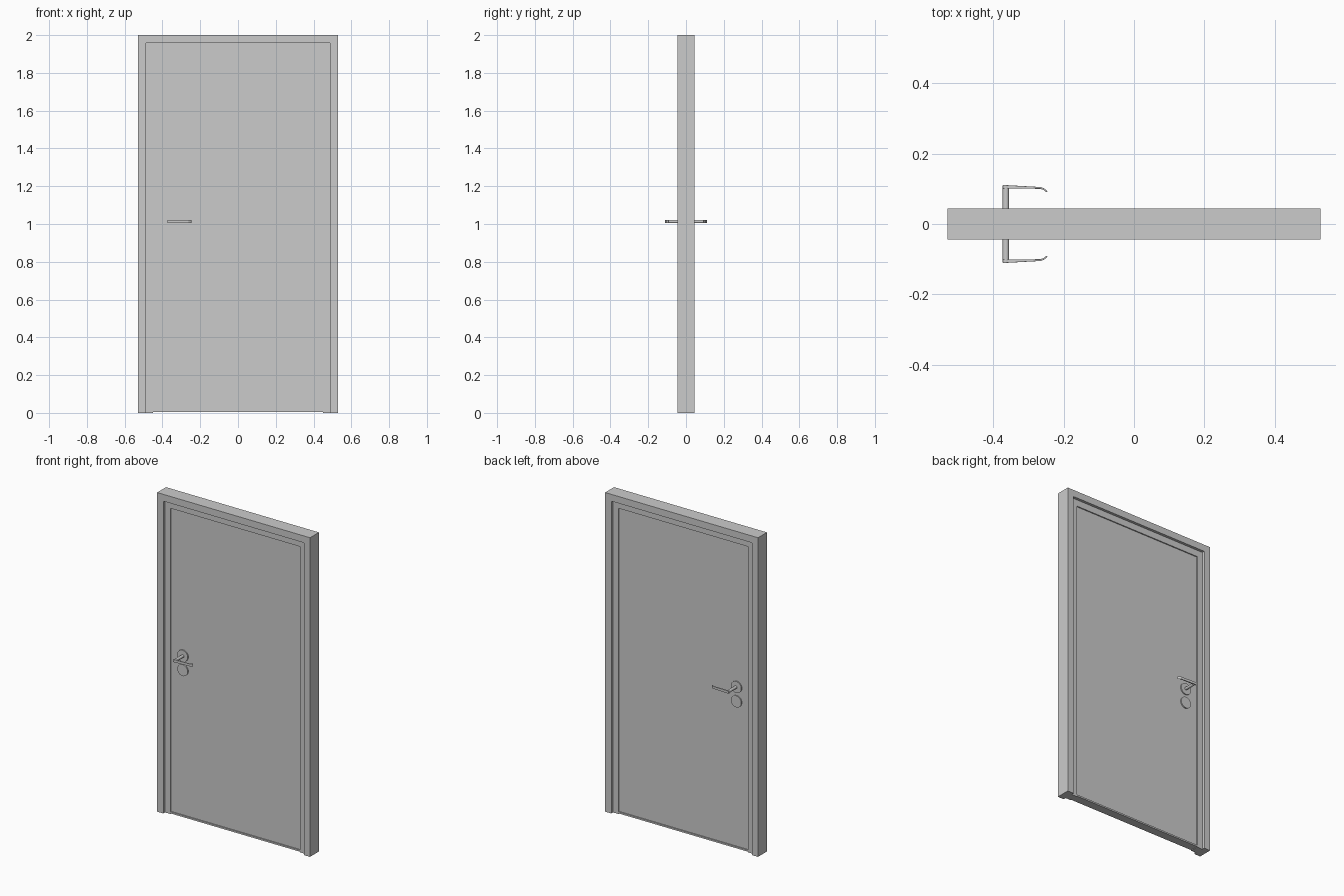
import bpy, bmesh, math
from mathutils import Matrix

if "Cube" in bpy.data.objects:
    bpy.data.objects.remove(bpy.data.objects["Cube"])


def prism(name, pts, lo, hi, axis, bevel=0.0):
    """Extrude a 2D outline: axis 'y' uses (x, z) points, axis 'z' uses (x, y)."""
    bm = bmesh.new()
    verts = [bm.verts.new((a, lo, b) if axis == 'y' else (a, b, lo)) for a, b in pts]
    face = bm.faces.new(verts)
    top = bmesh.ops.extrude_face_region(bm, geom=[face])['geom']
    d = (0, hi - lo, 0) if axis == 'y' else (0, 0, hi - lo)
    bmesh.ops.translate(bm, vec=d, verts=[g for g in top if isinstance(g, bmesh.types.BMVert)])
    bmesh.ops.recalc_face_normals(bm, faces=bm.faces[:])
    me = bpy.data.meshes.new(name)
    bm.to_mesh(me)
    bm.free()
    ob = bpy.data.objects.new(name, me)
    bpy.context.collection.objects.link(ob)
    if bevel:
        m = ob.modifiers.new("soft_edges", 'BEVEL')
        m.width, m.segments, m.limit_method = bevel, 2, 'ANGLE'
    return ob


def arch(xo, zo, xi, zi):
    """Outline of an upside-down U: outer half width/height, inner half width/height."""
    return [(-xo, 0), (-xo, zo), (xo, zo), (xo, 0), (xi, 0), (xi, zi), (-xi, zi), (-xi, 0)]


def rect(x, z0, z1):
    return [(-x, z0), (x, z0), (x, z1), (-x, z1)]


def rod(name, x, z, r, y0, y1, sides):
    """Cylinder running along y."""
    pts = [(x + r * math.cos(2 * math.pi * i / sides), z + r * math.sin(2 * math.pi * i / sides))
           for i in range(sides)]
    ob = prism(name, pts, min(y0, y1), max(y0, y1), 'y')
    bpy.ops.object.select_all(action='DESELECT')
    ob.select_set(True)
    bpy.context.view_layer.objects.active = ob
    bpy.ops.object.shade_smooth_by_angle(angle=math.radians(35))
    return ob


# Stepped frame, threshold and door leaf
prism("outer_frame", arch(0.53, 2.0, 0.487, 1.957), -0.044, 0.044, 'y')
prism("door_stop", arch(0.487, 1.957, 0.449, 1.916), -0.027, 0.027, 'y')
prism("threshold", rect(0.449, 0.004, 0.014), -0.027, 0.027, 'y')
prism("door_leaf", rect(0.449, 0.014, 1.916), -0.020, 0.020, 'y')

# Lever outline seen from above
lever = [(-0.373, 0.111), (-0.355, 0.110), (-0.31, 0.1075), (-0.264, 0.105), (-0.257, 0.102),
         (-0.246, 0.094), (-0.248, 0.090), (-0.258, 0.097), (-0.266, 0.100), (-0.355, 0.101),
         (-0.373, 0.101)]

# Matching hardware on both faces of the door
for side, s in (("front", -1), ("back", 1)):
    rod(side + "_handle_rose", -0.366, 1.013, 0.036, s * 0.019, s * 0.027, 48)
    rod(side + "_lock_rose", -0.366, 0.923, 0.036, s * 0.019, s * 0.027, 48)
    rod(side + "_handle_neck", -0.364, 1.013, 0.009, s * 0.025, s * 0.106, 24)
    prism(side + "_handle_lever", [(x, s * y) for x, y in lever], 1.005, 1.021, 'z', 0.001)
